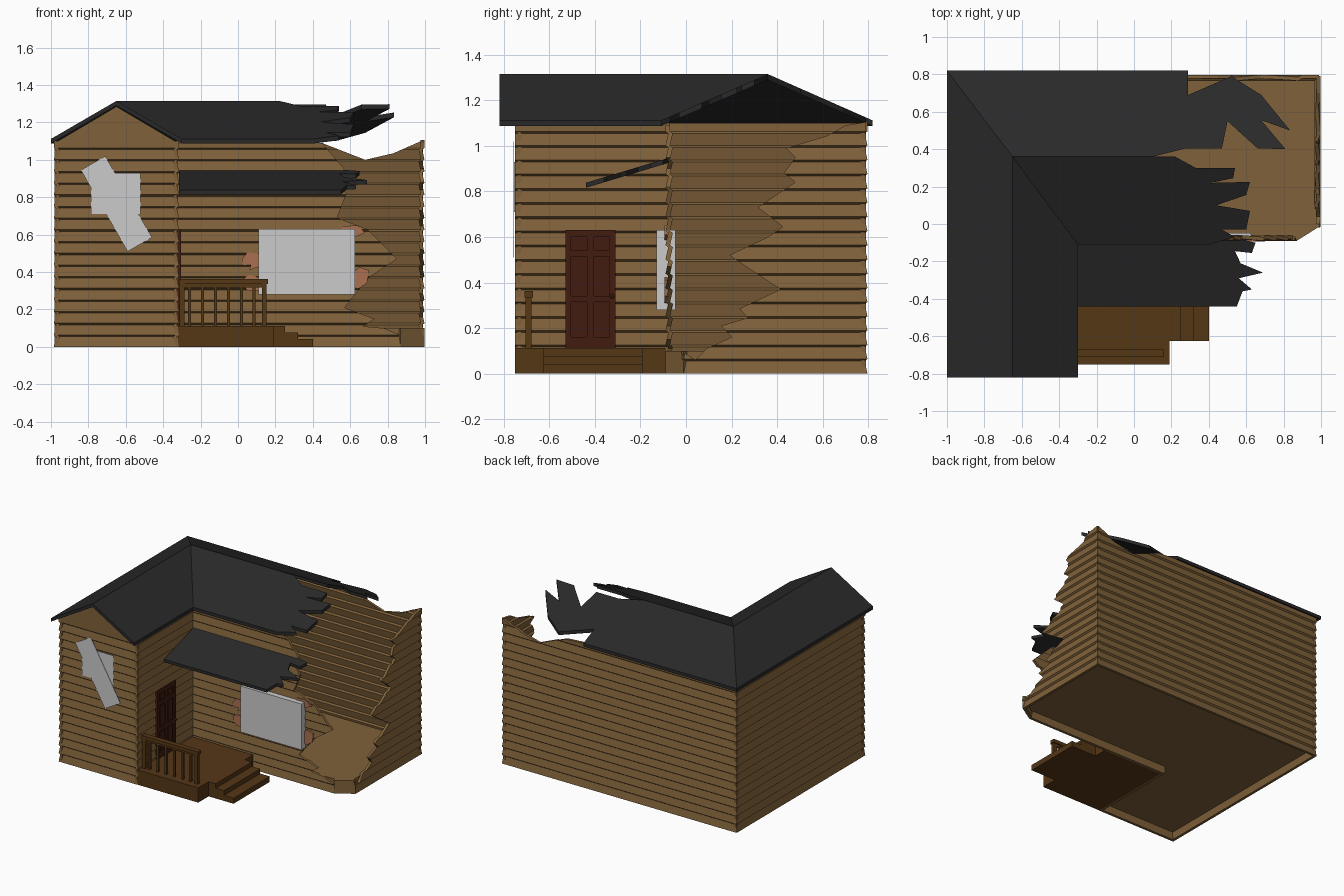
import bpy, bmesh
from mathutils import Vector

if "Cube" in bpy.data.objects:
    bpy.data.objects.remove(bpy.data.objects["Cube"])


def material(name, rgb):
    m = bpy.data.materials.new(name)
    m.diffuse_color = (*rgb, 1)
    m.use_nodes = True
    m.node_tree.nodes["Principled BSDF"].inputs["Base Color"].default_value = m.diffuse_color
    return m


WOOD = material("siding_tan", (0.215, 0.12, 0.042))
ROOF = material("roof_charcoal", (0.022, 0.022, 0.022))
PORCH = material("porch_brown", (0.09, 0.038, 0.008))
DOOR = material("door_red_brown", (0.055, 0.012, 0.005))
BRICK = material("brick_patch", (0.4, 0.16, 0.08))
PAPER = material("paper_white", (0.7, 0.7, 0.7))


def finish(name, bm, mat):
    bmesh.ops.recalc_face_normals(bm, faces=bm.faces[:])
    me = bpy.data.meshes.new(name)
    bm.to_mesh(me)
    bm.free()
    ob = bpy.data.objects.new(name, me)
    bpy.context.collection.objects.link(ob)
    if mat:
        me.materials.append(mat)
    return ob


def prism(bm, a, b):
    """Closed solid between two matching loops of points."""
    va, vb = [bm.verts.new(p) for p in a], [bm.verts.new(p) for p in b]
    bm.faces.new(va)
    bm.faces.new(vb[::-1])
    n = len(va)
    for i in range(n):
        j = (i + 1) % n
        bm.faces.new((va[j], va[i], vb[i], vb[j]))


def boxes(name, specs, mat):
    """Each spec is x0, x1, y0, y1, z0, z1."""
    bm = bmesh.new()
    for x0, x1, y0, y1, z0, z1 in specs:
        loop = [(x0, y0), (x1, y0), (x1, y1), (x0, y1)]
        prism(bm, [(x, y, z0) for x, y in loop], [(x, y, z1) for x, y in loop])
    return finish(name, bm, mat)


# ---- clapboard walls: outline cut at each board, then pushed in and out ----
FIRST, STEP, LIP, TILT, THICK = 0.055, 0.0625, 0.009, 0.012, 0.02
CUTS = [FIRST + STEP * k for k in range(17)]


def board_depth(z):
    """Zigzag: slanted lip under each board, face leaning in towards its top."""
    if z > CUTS[-1] + LIP - 1e-4:
        return 0
    t = (z - FIRST + STEP + 1e-5) % STEP
    if z < FIRST - 1e-4:
        return TILT * max(0, z) / FIRST
    if t < LIP:
        return TILT * (1 - t / LIP)
    return TILT * (t - LIP) / (STEP - LIP)


def wall(name, outline, place):
    bm = bmesh.new()
    bm.faces.new([bm.verts.new((u, 0, z)) for u, z in outline])
    for c in CUTS:
        for z in (c, c + LIP):
            bmesh.ops.bisect_plane(bm, geom=bm.verts[:] + bm.edges[:] + bm.faces[:],
                                   plane_co=(0, 0, z), plane_no=(0, 0, 1), dist=1e-5)
    ext = bmesh.ops.extrude_face_region(bm, geom=bm.faces[:], use_keep_orig=True)
    for v in ext["geom"]:
        if isinstance(v, bmesh.types.BMVert):
            v.co.y = THICK
    for v in bm.verts:
        v.co = place(v.co.x, v.co.z, v.co.y + board_depth(v.co.z))
    return finish(name, bm, WOOD)


wall("wing_front_wall", [(-.98, 0), (-.32, 0), (-.32, 1.09), (-.65, 1.285), (-.98, 1.09)],
     lambda u, z, d: (u, -.752 + d, z))
wall("left_wall", [(-.75, 0), (.79, 0), (.79, 1.1), (-.75, 1.1)],
     lambda u, z, d: (-.985 + d, u, z))
wall("wing_inner_wall", [(-.75, 0), (-.07, 0), (-.07, 1.1), (-.75, 1.1)],
     lambda u, z, d: (-.315 - d, u, z))
wall("back_wall", [(-.98, 0), (.99, 0), (.99, 1.105), (.83, 1.035), (.68, 1.0), (.45, 1.09),
                   (.3, 1.1), (-.98, 1.1)],
     lambda u, z, d: (u, .797 - d, z))
wall("broken_front_wall",
     [(-.33, 0), (.87, 0), (.86, .067), (.78, .1), (.67, .11), (.73, .15), (.57, .21), (.70, .37),
      (.85, .47), (.69, .63), (.53, .69), (.58, .82), (.52, .9), (.57, .95), (.45, 1.09),
      (-.33, 1.09)],
     lambda u, z, d: (u, -.09 + d, z))
wall("broken_right_wall",
     [(-.01, 0), (.79, 0), (.79, 1.105), (.70, 1.09), (.62, 1.045), (.44, .99), (.48, .95),
      (.43, .88), (.48, .84), (.315, .73), (.425, .645), (.36, .6), (.19, .52), (.27, .465),
      (.415, .37), (.235, .285), (.27, .245), (.155, .21), (.2, .16), (.09, .11), (.04, .06),
      (-.02, .1)],
     lambda u, z, d: (.997 - d, u, z))

# ---- floor with broken corner ----
bm = bmesh.new()
plan = [(-.96, -.73), (-.34, -.73), (-.34, -.07), (.87, -.07), (.975, -.01), (.975, .775), (-.96, .775)]
prism(bm, [(x, y, .05) for x, y in plan], [(x, y, .1) for x, y in plan])
finish("floor", bm, WOOD)
bm = bmesh.new()
plate = [(.87, -.09), (.997, -.01), (.98, .005), (.86, -.07)]
prism(bm, [(x, y, 0) for x, y in plate], [(x, y, .1) for x, y in plate])
finish("broken_corner_base", bm, WOOD)

# ---- roofs: sloped slabs with torn ends ----
EAVE, RISE = 1.112, 0.203


def slab(bm, pts, height, t=0.025):
    top = [(x, y, height(x, y)) for x, y in pts]
    prism(bm, top, [(x, y, z - t) for x, y, z in top])


bm = bmesh.new()
slab(bm, [(-1, -.82), (-1, .82), (-.65, .36), (-.65, -.82)],
     lambda x, y: EAVE + RISE * (x + 1) / .35)
slab(bm, [(-.65, -.82), (-.65, .36), (-.3, -.11), (-.3, -.82)],
     lambda x, y: EAVE + RISE * (-.3 - x) / .35)
slab(bm, [(-.3, -.11), (-.65, .36), (.22, .36), (.33, .30), (.54, .30), (.53, .245), (.41, .22),
          (.62, .225), (.60, .155), (.44, .1), (.62, .07), (.60, -.03), (.47, -.03), (.54, -.07),
          (.4, -.11)],
     lambda x, y: EAVE + RISE * (y + .11) / .47)
slab(bm, [(-.65, .36), (-1, .82), (.29, .82), (.29, .69), (.52, .79), (.68, .69), (.835, .5),
          (.68, .555), (.81, .4), (.66, .405), (.5, .55), (.47, .405), (.28, .405), (.1, .36)],
     lambda x, y: EAVE + RISE * (.82 - y) / .46)
finish("main_roof", bm, ROOF)

bm = bmesh.new()
slab(bm, [(-.315, -.44), (-.315, -.075), (.54, -.075), (.65, -.1), (.63, -.155), (.54, -.145),
          (.57, -.21), (.69, -.26), (.56, -.29), (.63, -.35), (.58, -.36), (.55, -.44)],
     lambda x, y: .838 + .11 * (y + .44) / .365, .022)
finish("porch_roof", bm, ROOF)

# ---- porch, steps and railing ----
boxes("porch_platform", [(-.32, .19, -.75, -.09, 0, .112)], PORCH)
boxes("porch_steps", [(.19, .25, -.625, -.19, 0, .112), (.25, .32, -.625, -.19, 0, .078),
                      (.32, .4, -.625, -.19, 0, .042)], PORCH)
rail = [(-.315, .16, -.71, -.672, .335, .362), (-.315, .14, -.7, -.682, .318, .335)]
rail += [(x - .008, x + .008, -.699, -.683, .11, .325) for x in
         (-.26, -.19, -.12, -.05, .02, .085)]
rail += [(x - .013, x + .013, -.705, -.679, .11, .34) for x in (-.3, .14)]
boxes("porch_railing", rail, PORCH)

# ---- six-panel door on the wing's inner wall ----
cols = [(-.505, -.435), (-.405, -.335)]
rows = [(.16, .315), (.34, .515), (.54, .6)]
door = [(-.335, -.314, -.53, -.31, .11, .63)]
ys = [-.53, -.505, -.435, -.405, -.335, -.31]
zs = [.11, .16, .315, .34, .515, .54, .6, .63]
door += [(-.32, -.306, ys[i], ys[i + 1], .11, .63) for i in (0, 2, 4)]
door += [(-.32, -.306, a, b, zs[i], zs[i + 1]) for a, b in cols for i in (0, 2, 4, 6)]
door += [(-.32, -.308, a + .011, b - .011, c + .011, d - .011) for a, b in cols for c, d in rows]
boxes("door", door, DOOR)
bm = bmesh.new()
bmesh.ops.create_uvsphere(bm, u_segments=10, v_segments=6, radius=.01)
bmesh.ops.translate(bm, verts=bm.verts[:], vec=Vector((-.298, -.325, .34)))
finish("door_knob", bm, DOOR)

# ---- window block and exposed brick patches ----
boxes("window_block", [(.11, .625, -.13, -.047, .28, .63)], PAPER)


def sheet(bm, pts, y, t):
    prism(bm, [(x, y, z) for x, z in pts], [(x, y + t, z) for x, z in pts])


patches = [
    [(.02, .47), (.05, .505), (.115, .5), (.115, .43), (.06, .41), (.07, .44), (.03, .435)],
    [(.02, .36), (.06, .385), (.115, .37), (.115, .3), (.05, .3), (.03, .33)],
    [(.54, .61), (.56, .645), (.64, .65), (.68, .61), (.62, .585)],
    [(.61, .4), (.65, .425), (.7, .41), (.69, .34), (.64, .31), (.61, .33)],
]
bm = bmesh.new()
for p in patches:
    sheet(bm, p, -.094, .012)
finish("brick_patches", bm, BRICK)

# ---- blank paper sheets on the gable wall ----
bm = bmesh.new()
sheet(bm, [(-.785, .71), (-.52, .71), (-.52, .93), (-.785, .93)], -.755, .003)
finish("upright_sheet", bm, PAPER)
bm = bmesh.new()
sheet(bm, [(-.84, .945), (-.71, 1.02), (-.46, .585), (-.59, .51)], -.758, .003)
finish("tilted_sheet", bm, PAPER)
